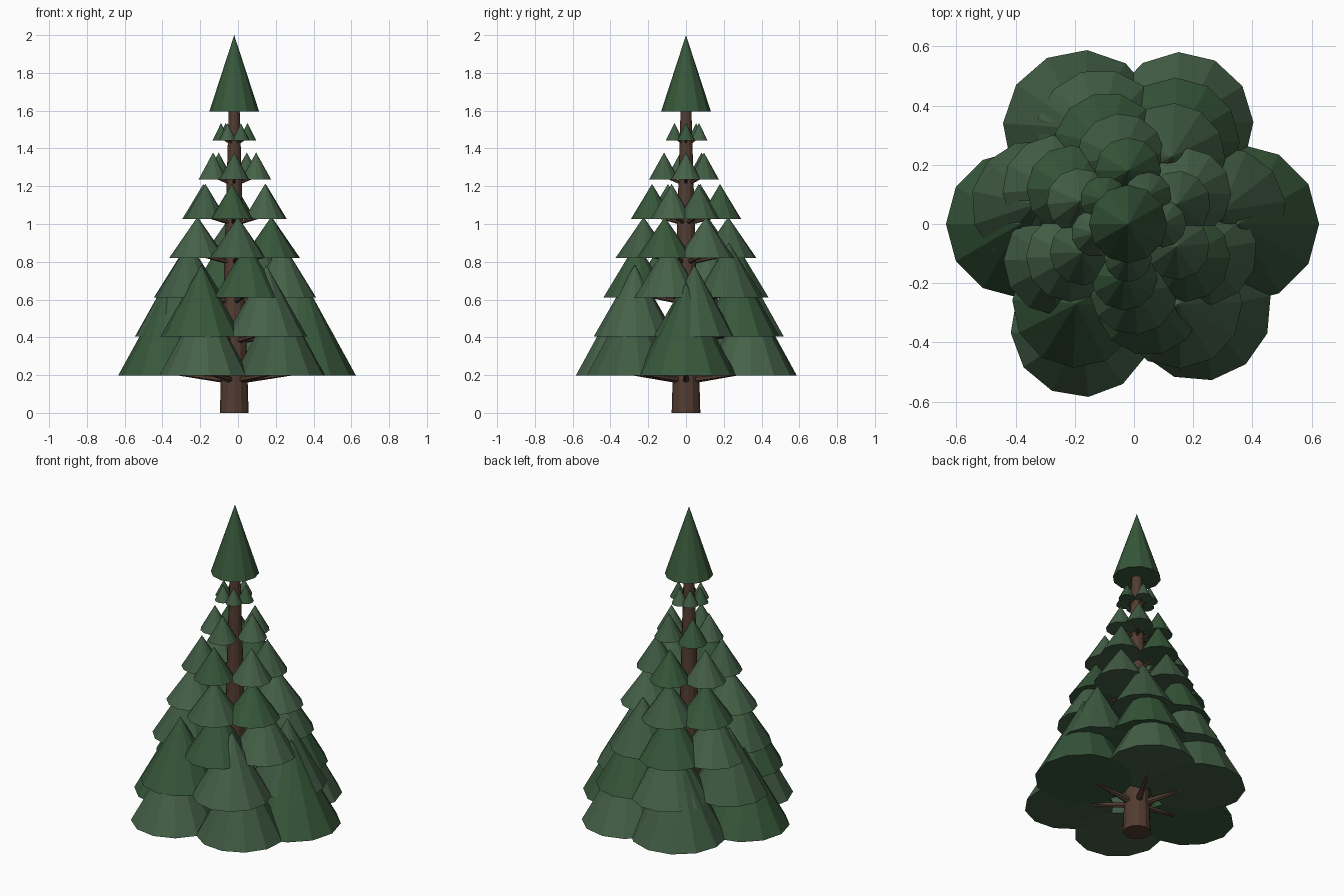
import bpy
from math import radians, cos, sin
from mathutils import Vector

if "Cube" in bpy.data.objects:
    bpy.data.objects.remove(bpy.data.objects["Cube"])

CX = -0.02  # trunk axis


def material(name, col):
    m = bpy.data.materials.new(name)
    m.diffuse_color = (*col, 1)
    m.use_nodes = True
    m.node_tree.nodes["Principled BSDF"].inputs["Base Color"].default_value = m.diffuse_color
    return m


bark = material("bark", (0.085, 0.045, 0.03))
greens = [material("needles_a", (0.038, 0.095, 0.042)),
          material("needles_b", (0.05, 0.105, 0.055)),
          material("needles_c", (0.06, 0.12, 0.065))]


def cone(name, start, end, r1, r2, mat, sides=12, turn=0):
    """Tapered solid running from start to end."""
    start, end = Vector(start), Vector(end)
    axis = end - start
    if axis.x == 0 and axis.y == 0:
        rot = (0, 0, turn)
    else:
        rot = axis.to_track_quat('Z', 'Y').to_euler()
    bpy.ops.mesh.primitive_cone_add(vertices=sides, radius1=r1, radius2=r2,
                                    depth=axis.length,
                                    location=(start + end) / 2, rotation=rot)
    ob = bpy.context.object
    ob.name = name
    ob.data.materials.append(mat)


# Trunk and crown tip
cone("trunk", (CX, 0, 0), (CX, 0, 1.7), 0.076, 0.026, bark)
cone("tree_tip", (CX, 0, 1.595), (CX, 0, 2.0), 0.132, 0, greens[0])

# Tiers: default distance, default radius, height ratio, clump angles
tiers = [
    (0.370, 0.250, 1.82, [0, 62, 116, 180, 245.5, 310]),
    (0.320, 0.217, 1.75, [8, 60, 107, 168, 237, 302]),
    (0.270, 0.182, 1.60, [-20, 57, 105, 154, 208, 285]),
    (0.225, 0.150, 1.45, [-30, 28, 96, 149, 210, 275]),
    (0.180, 0.112, 1.65, [22, 90, 155, 212, 266, 335]),
    (0.116, 0.080, 1.80, [0, 55, 135, 195, 270]),
    (0.070, 0.046, 2.00, [0, 80, 130, 185, 240, 300]),
]
# Measured distance and radius of the lowest tier's clumps
lowest = [(0.375, 0.27), (0.38, 0.245), (0.358, 0.266),
          (0.365, 0.25), (0.379, 0.24), (0.373, 0.245)]

for k, (dist, rad, ratio, angles) in enumerate(tiers):
    z = 0.197 + 0.2075 * k
    for j, deg in enumerate(angles):
        d, r = lowest[j] if k == 0 else (dist, rad)
        a = radians(deg)
        x, y = CX + d * cos(a), d * sin(a)
        # Needle clump
        cone(f"needles_{k}_{j}", (x, y, z), (x, y, z + r * ratio), r, 0,
             greens[(j * 2 + k) % 3], turn=a - radians(90))
        # Branch carrying it
        cone(f"branch_{k}_{j}", (CX, 0, z - 0.025), (x, y, z + 0.015),
             0.022 - 0.002 * k, 0.003, bark, sides=6)
